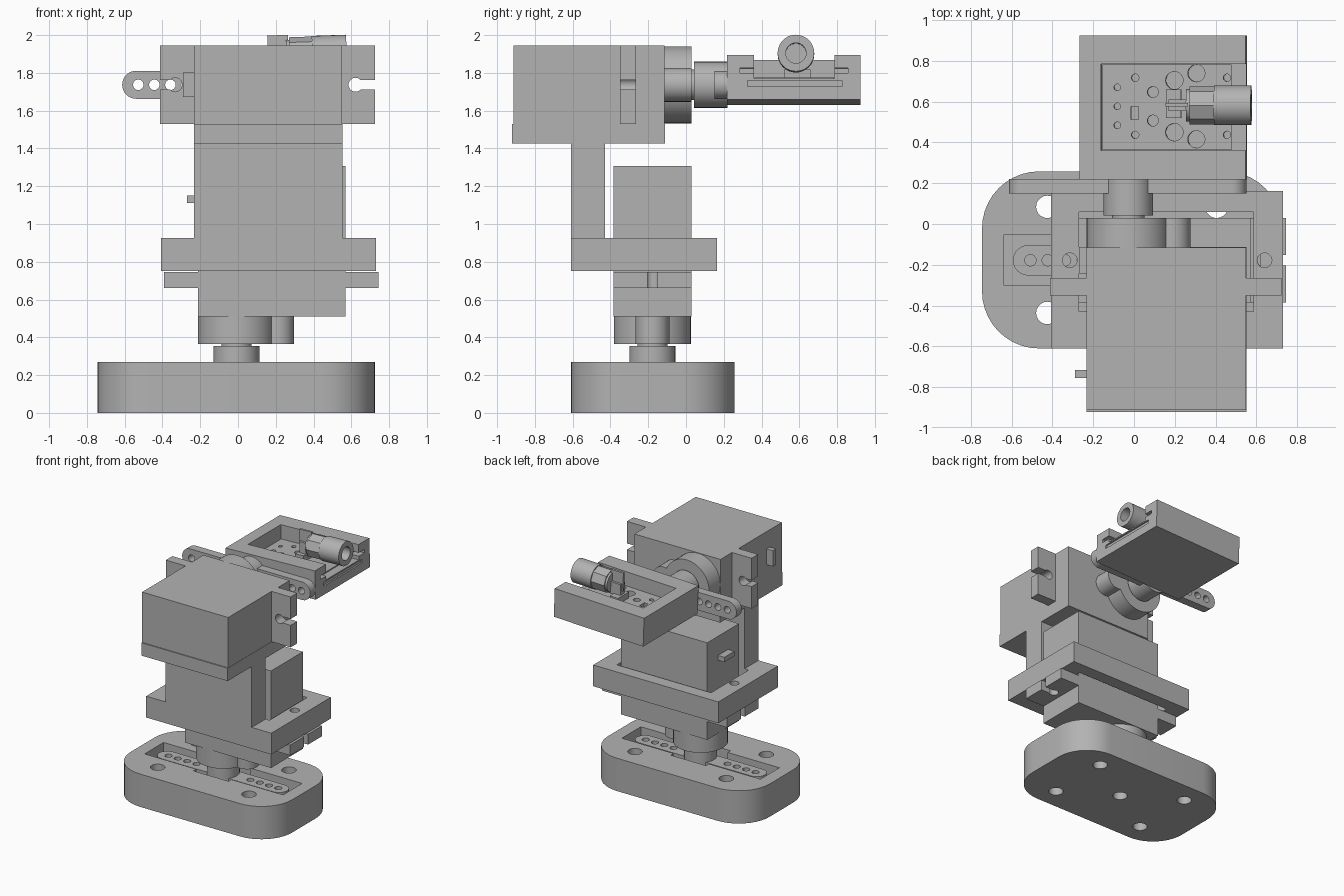
import bpy, bmesh, math
from mathutils import Matrix, Vector

cube = bpy.data.objects.get("Cube")
if cube:
    bpy.data.objects.remove(cube, do_unlink=True)

GREY = (0.45, 0.45, 0.45, 1)
mat = bpy.data.materials.new("plain_grey")
mat.use_nodes = True
mat.diffuse_color = GREY
mat.node_tree.nodes["Principled BSDF"].inputs["Base Color"].default_value = GREY


def make(name, bm):
    bmesh.ops.recalc_face_normals(bm, faces=bm.faces)
    me = bpy.data.meshes.new(name)
    bm.to_mesh(me)
    bm.free()
    me.materials.append(mat)
    ob = bpy.data.objects.new(name, me)
    bpy.context.collection.objects.link(ob)
    return ob


def box(name, x, y, z):
    bm = bmesh.new()
    size = Vector((x[1] - x[0], y[1] - y[0], z[1] - z[0]))
    mid = Vector((sum(x), sum(y), sum(z))) / 2
    bmesh.ops.create_cube(bm, size=1, matrix=Matrix.Translation(mid) @ Matrix.Diagonal(size).to_4x4())
    return make(name, bm)


def cyl(name, x, y, z, r, n=32):
    """Upright cylinder between two heights."""
    bm = bmesh.new()
    bmesh.ops.create_cone(bm, cap_ends=True, segments=n, radius1=r, radius2=r, depth=z[1] - z[0],
                          matrix=Matrix.Translation((x, y, sum(z) / 2)))
    return make(name, bm)


def rod(name, x, y, z, r, n=32):
    """Cylinder lying along x."""
    bm = bmesh.new()
    turn = Matrix.Rotation(math.pi / 2, 4, 'Y')
    bmesh.ops.create_cone(bm, cap_ends=True, segments=n, radius1=r, radius2=r, depth=x[1] - x[0],
                          matrix=Matrix.Translation((sum(x) / 2, y, z)) @ turn)
    return make(name, bm)


def rounded(name, x, y, z, r, n=10):
    """Plate with rounded vertical corners."""
    bm = bmesh.new()
    pts = []
    corners = [(x[1] - r, y[1] - r), (x[0] + r, y[1] - r), (x[0] + r, y[0] + r), (x[1] - r, y[0] + r)]
    for i, (cx, cy) in enumerate(corners):
        for k in range(n + 1):
            a = math.pi / 2 * (i + k / n)
            pts.append(bm.verts.new((cx + r * math.cos(a), cy + r * math.sin(a), z[0])))
    face = bm.faces.new(pts)
    top = bmesh.ops.extrude_face_region(bm, geom=[face])
    bmesh.ops.translate(bm, vec=(0, 0, z[1] - z[0]),
                        verts=[g for g in top["geom"] if isinstance(g, bmesh.types.BMVert)])
    return make(name, bm)


def cut(ob, *cutters):
    for c in cutters:
        m = ob.modifiers.new("cut", 'BOOLEAN')
        m.operation, m.solver, m.object = 'DIFFERENCE', 'EXACT', c
        bpy.context.view_layer.objects.active = ob
        bpy.ops.object.modifier_apply(modifier=m.name)
        bpy.data.objects.remove(c, do_unlink=True)
    return ob


def place(parts, matrix):
    for p in parts:
        p.data.transform(matrix)


def servo(prefix, matrix):
    """Servo with its horn; local z runs from the output end to the back."""
    R = 0.207
    parts = [
        box(prefix + "_body", (-0.205, 0.578), (-R, R), (0.145, 0.943)),
        cyl(prefix + "_gear_boss", 0, 0, (0, 0.145), R - 0.003, 48),
        cyl(prefix + "_small_boss", 0.215, 0, (0, 0.145), 0.09),
        cyl(prefix + "_neck", 0, 0, (-0.02, 0.005), 0.08),
        cyl(prefix + "_hub", 0, 0, (-0.19, -0.012), 0.122),
        box(prefix + "_cable_exit", (-0.262, -0.2), (-0.065, 0.065), (0.745, 0.785)),
    ]
    # Mounting ears with keyhole slots
    for side, inner, outer, hole in (("right", -0.2, -0.384, -0.305), ("left", 0.57, 0.752, 0.65)):
        ear = box(f"{prefix}_ear_{side}", sorted((inner, outer)), (-R, R), (0.295, 0.38))
        slot = sorted((hole, outer * 1.1))
        parts.append(cut(ear, cyl("hole_cutter", hole, 0, (0.2, 0.5), 0.037, 20),
                         box("slot_cutter", slot, (-0.026, 0.026), (0.2, 0.5))))
    # Two-armed horn with a row of holes on each arm
    horn = rounded(prefix + "_horn", (-0.585, 0.58), (-0.074, 0.074), (-0.19, -0.12), 0.0735)
    for s in (-1, 1):
        for d in (0.5, 0.415, 0.33, 0.245):
            cut(horn, cyl("hole_cutter", s * d, 0, (-0.3, 0), 0.028, 16))
    parts.append(horn)
    place(parts, matrix)


# Base plate with cross-shaped pocket and bolt holes
CX, CY = -0.01, -0.176
base = rounded("base", (-0.745, 0.725), (-0.61, 0.258), (0, 0.27), 0.28)
cut(base,
    box("pocket_cutter", (-0.64, 0.62), (CY - 0.123, CY + 0.123), (0.172, 0.4)),
    box("pocket_cutter", (CX - 0.16, CX + 0.16), (CY - 0.16, CY + 0.16), (0.172, 0.4)),
    cyl("hole_cutter", CX, CY, (-0.1, 0.174), 0.055, 20))
for sx in (-1, 1):
    for sy in (-1, 1):
        cut(base, cyl("hole_cutter", CX + sx * 0.415, CY + sy * 0.26, (-0.1, 0.4), 0.055, 20))

# Pan servo stands upright, tilt servo lies with its output to the back
servo("pan_servo", Matrix.Translation((-0.008, -0.178, 0.365)))
servo("tilt_servo", Matrix.Translation((-0.028, 0.03, 1.737)) @ Matrix.Rotation(math.pi / 2, 4, 'X'))

# Bracket joining both servos
foot = box("bracket_foot", (-0.408, 0.73), (-0.61, 0.163), (0.75, 0.925))
cut(foot, box("opening_cutter", (-0.27, 0.587), (-0.43, 0.06), (0.6, 1.1)))
for hx in (-0.315, 0.64):
    cut(foot, cyl("hole_cutter", hx, -0.178, (0.6, 1.1), 0.036, 20))
box("bracket_upright", (-0.232, 0.552), (-0.61, -0.43), (0.925, 1.43))
box("bracket_shelf", (-0.232, 0.552), (-0.922, -0.112), (1.425, 1.53))

# Tray, built flat and then tipped slightly
tray = box("tray", (-0.405, 0.408), (0.218, 0.925), (0, 0.235))
cut(tray,
    box("cavity_cutter", (-0.3, 0.6), (0.36, 0.785), (0.11, 0.4)),
    box("undercut_cutter", (0.33, 0.6), (0.285, 0.858), (0.14, 0.168)),
    box("board_slot_cutter", (0.395, 0.6), (0.325, 0.825), (0.07, 0.1)))

# Circuit board plate with drilled holes
board = box("board", (-0.298, 0.335), (0.362, 0.783), (0.104, 0.119))
MID = 0.577
for hx, dy, r in ((-0.225, 0.093, 0.016), (-0.137, 0.14, 0.018), (-0.05, 0.07, 0.027),
                  (0.055, 0.127, 0.043), (0.313, 0.14, 0.018), (0.163, 0.162, 0.042)):
    for s in (-1, 1):
        for ob in (board, tray):
            cut(ob, cyl("hole_cutter", hx, MID + s * dy, (0.06, 0.3), r, 20))
for ob in (board, tray):
    cut(ob, cyl("hole_cutter", -0.225, MID, (0.06, 0.3), 0.016, 16),
        box("hole_cutter", (-0.157, -0.122), (0.512, 0.577), (0.06, 0.3)))

# Pointer module: hollow barrel, faceted collar, tail plate and stand
AZ = 0.245
barrel = rod("pointer_barrel", (0.255, 0.437), 0.582, AZ, 0.097)
cut(barrel, rod("bore_cutter", (0.34, 0.6), 0.582, AZ, 0.054, 24))
collar = rod("pointer_collar", (0.135, 0.258), 0.582, AZ, 0.094, 8)
waist = rod("pointer_tail", (0.118, 0.14), 0.582, AZ, 0.08)
fin = box("pointer_tail_plate", (0.02, 0.13), (0.575, 0.593), (0.2, 0.352))
stand = box("pointer_stand", (0.015, 0.09), (0.52, 0.66), (0.115, 0.17))
stem = box("pointer_stem", (0.03, 0.13), (0.555, 0.61), (0.16, 0.26))
place((tray, board, barrel, collar, waist, fin, stand, stem),
      Matrix.Translation((0.147, 0, 1.645)) @ Matrix.Rotation(math.radians(-2), 4, 'Y'))

# Smooth the round faces, keep the edges sharp
bpy.ops.object.select_all(action='DESELECT')
for ob in bpy.context.scene.objects:
    if ob.type == 'MESH':
        ob.select_set(True)
        bpy.context.view_layer.objects.active = ob
bpy.ops.object.shade_smooth_by_angle(angle=math.radians(30))
